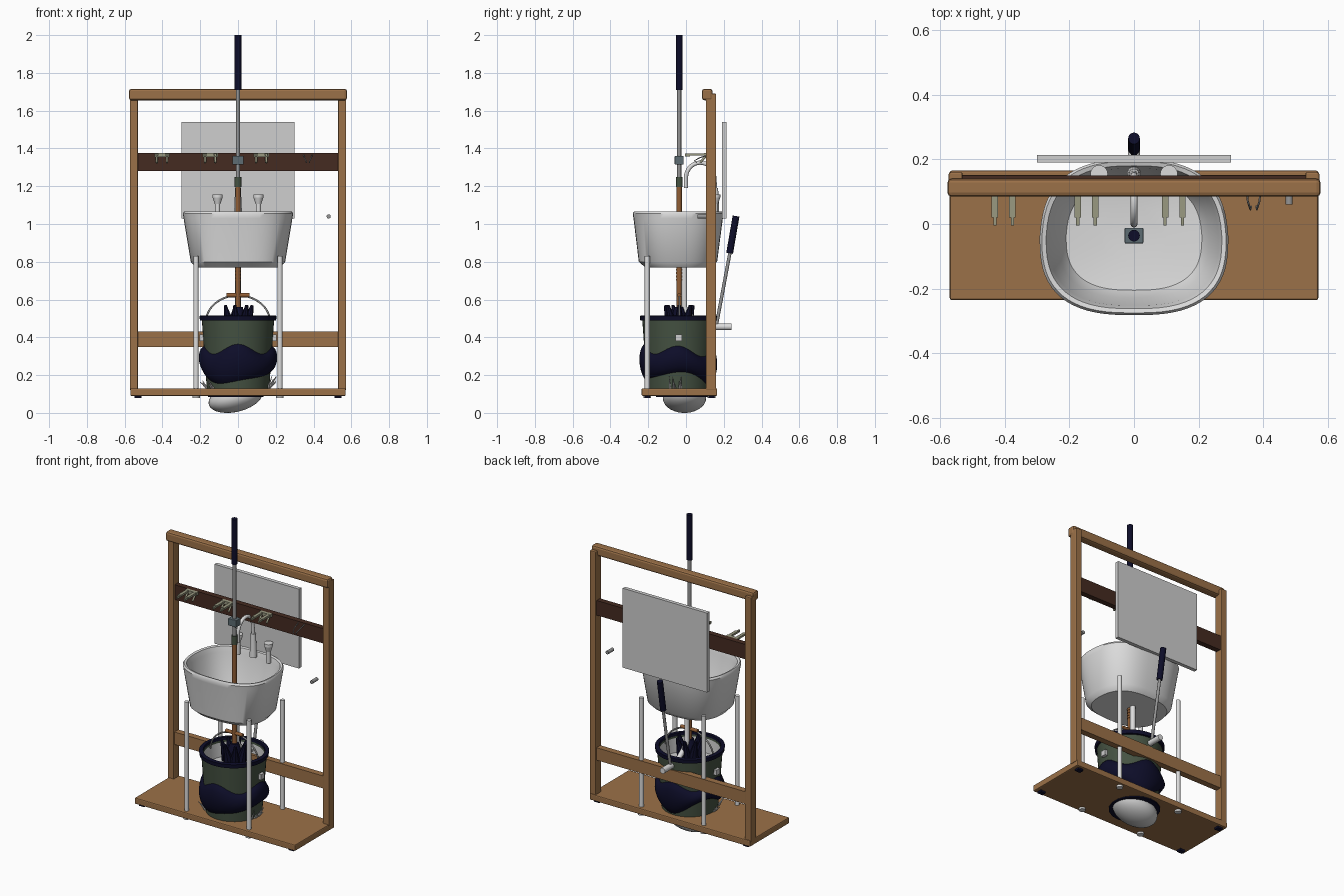
import bpy, bmesh, math, random
from mathutils import Vector

if "Cube" in bpy.data.objects:
    bpy.data.objects.remove(bpy.data.objects["Cube"])
random.seed(4)
TAU = 2 * math.pi


def material(name, r, g, b):
    m = bpy.data.materials.new(name)
    m.use_nodes = True
    m.diffuse_color = (r, g, b, 1)
    m.node_tree.nodes["Principled BSDF"].inputs["Base Color"].default_value = (r, g, b, 1)
    return m


wood = material("light wood", .33, .165, .065)
dark_wood = material("dark wood", .06, .024, .015)
white = material("white ceramic", .72, .72, .72)
panel_grey = material("panel grey", .62, .62, .62)
navy = material("navy", .004, .004, .022)
green = material("dull green", .06, .085, .055)
steel = material("steel", .3, .3, .3)
copper = material("copper brown", .28, .11, .035)
slate = material("slate", .11, .15, .17)
olive = material("pale olive", .32, .32, .22)


def finish(name, bm, mat, smooth=True):
    bmesh.ops.recalc_face_normals(bm, faces=bm.faces)
    me = bpy.data.meshes.new(name)
    bm.to_mesh(me)
    bm.free()
    ob = bpy.data.objects.new(name, me)
    bpy.context.collection.objects.link(ob)
    me.materials.append(mat)
    if smooth:
        bpy.ops.object.select_all(action='DESELECT')
        ob.select_set(True)
        bpy.context.view_layer.objects.active = ob
        bpy.ops.object.shade_smooth_by_angle(angle=math.radians(40))
    return ob


def box(name, lo, hi, mat, bevel=0):
    bm = bmesh.new()
    bmesh.ops.create_cube(bm, size=1)
    for v in bm.verts:
        v.co = [(a + b) / 2 + c * (b - a) for a, b, c in zip(lo, hi, v.co)]
    if bevel:
        bmesh.ops.bevel(bm, geom=bm.edges[:], offset=bevel, segments=2, affect='EDGES', profile=.5)
    return finish(name, bm, mat, False)


def rod(name, a, b, r, mat, r2=None, sides=20):
    a, b = Vector(a), Vector(b)
    bm = bmesh.new()
    bmesh.ops.create_cone(bm, cap_ends=True, segments=sides, radius1=r,
                          radius2=r if r2 is None else r2, depth=(b - a).length)
    turn = (b - a).to_track_quat('Z', 'Y')
    for v in bm.verts:
        v.co = turn @ v.co + (a + b) / 2
    return finish(name, bm, mat)


def loft(name, rings, mat, caps=(False, False), closed=False):
    bm = bmesh.new()
    loops = [[bm.verts.new(p) for p in ring] for ring in rings]
    n = len(loops[0])
    for a, b in zip(loops, loops[1:] + (loops[:1] if closed else [])):
        for i in range(n):
            j = (i + 1) % n
            bm.faces.new((a[i], a[j], b[j], b[i]))
    for cap, loop in zip(caps, (loops[0], loops[-1])):
        if cap:
            bm.faces.new(loop)
    return finish(name, bm, mat)


def tube(name, points, r, mat):
    cu = bpy.data.curves.new(name, 'CURVE')
    cu.dimensions = '3D'
    cu.bevel_depth = r
    cu.bevel_resolution = 4
    cu.use_fill_caps = True
    sp = cu.splines.new('POLY')
    sp.points.add(len(points) - 1)
    for p, q in zip(sp.points, points):
        p.co = (*q, 1)
    sp.use_smooth = True
    cu.materials.append(mat)
    ob = bpy.data.objects.new(name, cu)
    bpy.context.collection.objects.link(ob)
    return ob


def circle(r, z, y=-.04, n=48):
    return [(r * math.cos(TAU * i / n), y + r * math.sin(TAU * i / n), z) for i in range(n)]


# Wooden frame and board
box("base_board", (-.57, -.235, .09), (.57, .165, .13), wood, .006)
box("top_beam", (-.577, .085, 1.655), (.577, .14, 1.715), wood, .012)
box("lower_rail", (-.54, .112, .35), (.54, .152, .43), wood)
box("hook_rail", (-.535, .115, 1.28), (.535, .15, 1.375), dark_wood)
for s, side in ((-1, "right"), (1, "left")):
    x0, x1 = sorted((s * .53, s * .573))
    box(side + "_post", (x0, .105, .12), (x1, .16, 1.69), wood, .005)
    for y, end in ((-.205, "front"), (.135, "back")):
        box(f"{side}_{end}_board_foot", (s * .53 - .018, y - .015, .078), (s * .53 + .018, y + .015, .092), navy)
        # Sink legs with small feet under the board
        rod(f"{side}_{end}_sink_leg", (s * .222, y, .085), (s * .222, y, .83), .0135, white)
        rod(f"{side}_{end}_leg_foot", (s * .222, y, .078), (s * .222, y, .094), .02, white)

# Panel behind the sink
box("back_panel", (-.3, .19, 1.03), (.3, .214, 1.54), panel_grey)


# Sink basin
def basin_ring(a, y0, y1, z, n=64, e=2 / 2.7):
    pts = []
    for i in range(n):
        c, s = math.cos(TAU * i / n), math.sin(TAU * i / n)
        y = math.copysign(abs(s) ** e, s)
        pts.append((a * math.copysign(abs(c) ** e, c) * (1 - .06 * max(y, 0)),
                    (y0 + y1) / 2 + y * (y1 - y0) / 2, z))
    return pts


basin = [(.225, -.215, .135, .77), (.25, -.25, .165, .8), (.288, -.278, .195, 1.03),
         (.292, -.282, .2, 1.055), (.285, -.275, .193, 1.067), (.272, -.262, .18, 1.063),
         (.262, -.252, .172, 1.03), (.232, -.228, .15, .86), (.21, -.205, .13, .82), (.1, -.12, .06, .808)]
loft("sink_basin", [basin_ring(*b) for b in basin], white, (True, True))

# Spout and taps
rod("spout_base", (0, .155, 1.04), (0, .155, 1.19), .022, white, .015)
arch = [(0, .155, 1.17)] + [(0, .075 + .075 * math.cos(t * math.pi / 14), 1.245 + .08 * math.sin(t * math.pi / 14))
                            for t in range(15)] + [(0, 0, 1.19)]
tube("spout", arch, .011, white)
for x, side in ((-.108, "right"), (.108, "left")):
    rod(side + "_tap_stem", (x, .155, 1.03), (x, .155, 1.12), .014, white)
    rod(side + "_tap_cup", (x, .155, 1.105), (x, .155, 1.14), .015, white, .026)
    rod(side + "_tap_top", (x, .155, 1.14), (x, .155, 1.157), .027, white)

# Coat hooks on the dark rail
for k, x in enumerate((-.403, -.147, .123)):
    box(f"hook_plate_{k}", (x - .04, .095, 1.355), (x + .04, .117, 1.375), olive)
    for s in (-1, 1):
        px = x + s * .027
        box(f"hook_arm_{k}_{s}", (px - .01, .02, 1.362), (px + .01, .1, 1.374), olive)
        box(f"hook_tip_{k}_{s}", (px - .005, -.005, 1.358), (px + .005, .022, 1.372), olive)
        rod(f"hook_prong_{k}_{s}", (px, .105, 1.36), (px, .075, 1.325), .006, olive)
for s in (-1, 1):
    tube(f"wire_hook_{s}", [(.37 + s * .022, .115, 1.365), (.37 + s * .018, .07, 1.35),
                            (.37 + s * .01, .045, 1.335), (.37 + s * .008, .055, 1.325)], .003, steel)
rod("side_peg", (.48, .06, 1.04), (.48, .115, 1.04), .011, steel)

# Tall central pole
py = -.036
for name, z0, z1, r, mat in (("pole_grip", 1.71, 2, .018, navy), ("pole_shaft", 1.2, 1.72, .011, steel),
                             ("pole_collar", 1.195, 1.25, .018, green), ("pole_lower", .3, 1.2, .014, copper)):
    rod(name, (0, py, z0), (0, py, z1), r, mat)
box("pole_clamp", (-.029, py - .024, 1.315), (.029, py + .024, 1.36), slate, .003)
for k in range(4):
    z = .7 + k * .018
    rod(f"pole_ridge_{k}", (0, py, z), (0, py, z + .009), .017, copper)

# Drain pipe and pump lever behind
tube("drain_pipe", [(0, -.01, .8), (0, -.01, .56), (0, .01, .52), (0, .08, .47), (0, .15, .455)], .016, white)
rod("outlet_pipe", (0, .12, .456), (0, .24, .456), .018, white)
rod("lever_shaft", (0, .16, .46), (0, .235, .86), .009, steel)
rod("lever_grip", (0, .231, .845), (0, .265, 1.042), .018, navy)

# Bucket, rim and inside
loft("bucket", [circle(*c) for c in ((.165, .125), (.192, .5), (.178, .5), (.155, .16))], green, (True, True))
loft("bucket_rim", [circle(*c) for c in ((.19, .488), (.202, .49), (.204, .514), (.18, .516), (.178, .49))],
     navy, closed=True)
loft("bucket_liner", [circle(*c) for c in ((.177, .488), (.168, .4))], panel_grey, (False, True))


# Wavy bulging band around the bucket
def band_ring(t, n=72):
    ring = []
    for i in range(n):
        a = TAU * i / n
        top = .33 + .025 * math.cos(4 * a) - .01 * math.sin(a)
        low = .185 + .035 * math.cos(2 * a + .5) + .015 * math.sin(3 * a)
        z = low + (top - low) * t
        r = .168 + .027 * (z - .125) / .375 + .032 * math.sin(math.pi * t) ** .6 - .004
        ring.append((r * math.cos(a), -.04 + r * math.sin(a), z))
    return ring


loft("bucket_band", [band_ring(k / 10) for k in range(11)], navy)

# Bucket handle with lugs and grip
tube("bucket_handle", [(.17 * math.cos(math.pi * k / 24), -.036, .48 + .142 * math.sin(math.pi * k / 24))
                       for k in range(25)], .005, steel)
rod("handle_grip", (-.06, -.036, .623), (.06, -.036, .623), .011, copper)
for s in (-1, 1):
    box(f"bucket_lug_{s}", (s * .193 - .01, -.055, .38), (s * .193 + .01, -.02, .415), panel_grey)

# Dark petals around the pole in the bucket
rod("petal_hub", (0, py, .4), (0, py, .56), .075, navy, .025)
for k in range(7):
    a = TAU * k / 7
    c, s = math.cos(a), math.sin(a)
    rod(f"petal_{k}", (.045 * c, py + .045 * s, .45), (.075 * c, py + .075 * s, .57), .032, navy, .008, 8)

# Pale tufts at the bucket foot
for centre in (math.pi * 1.1, -.25):
    for k in range(7):
        a = centre + random.uniform(-.4, .4)
        c, s = math.cos(a), math.sin(a)
        r = random.uniform(.185, .215)
        rod(f"tuft_{centre:.0f}_{k}", (.165 * c, -.04 + .165 * s, .13),
            (r * c, -.04 + r * s, random.uniform(.15, .2)), .006, panel_grey, .001, 6)

# Lopsided dome below the board
rod("dome_ring", (-.012, -.01, .083), (-.012, -.01, .092), .15, navy, sides=18)
bm = bmesh.new()
bmesh.ops.create_uvsphere(bm, u_segments=32, v_segments=16, radius=1)
for v in bm.verts:
    x, y, z = v.co
    v.co = (.143 * x - .013, .115 * y - .008, .075 * z + .025 * x)
low = min(v.co.z for v in bm.verts)
for v in bm.verts:
    v.co.z = min(v.co.z - low, .1)
finish("underside_dome", bm, panel_grey)
